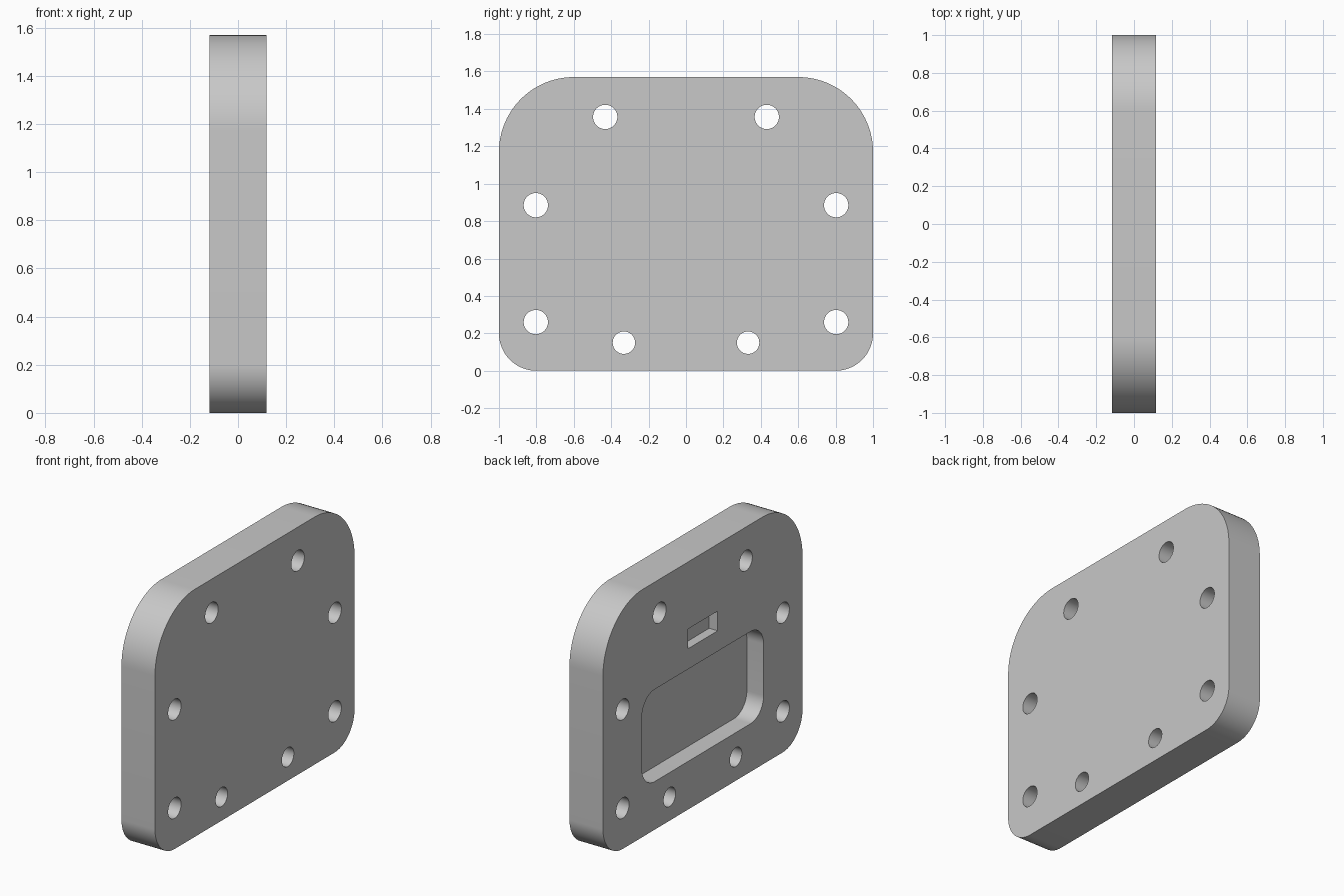
import bpy, bmesh, math

cube = bpy.data.objects.get("Cube")
if cube:
    bpy.data.objects.remove(cube, do_unlink=True)

HALF = 0.1175          # half the plate thickness
HEIGHT = 1.57

grey = bpy.data.materials.new("light_grey")
grey.use_nodes = True
GREY = (0.58, 0.58, 0.58, 1)
grey.diffuse_color = GREY
grey.node_tree.nodes["Principled BSDF"].inputs["Base Color"].default_value = GREY


def rounded(y, z0, z1, r_low, r_high, steps=16):
    """Outline, symmetric in y, with separate lower and upper corner radii."""
    corners = [(y - r_low, z0 + r_low, r_low, -90), (y - r_high, z1 - r_high, r_high, 0),
               (r_high - y, z1 - r_high, r_high, 90), (r_low - y, z0 + r_low, r_low, 180)]
    points = []
    for cy, cz, r, start in corners:
        count = steps if r else 0
        for i in range(count + 1):
            a = math.radians(start + 90 * i / max(count, 1))
            points.append((cy + r * math.cos(a), cz + r * math.sin(a)))
    return points


def circle(y, z, r, sides=40):
    return [(y + r * math.cos(math.tau * i / sides), z + r * math.sin(math.tau * i / sides))
            for i in range(sides)]


def prism(name, outline, x0, x1):
    """Extrude a y-z outline along x."""
    bm = bmesh.new()
    face = bm.faces.new([bm.verts.new((x0, y, z)) for y, z in outline])
    ext = bmesh.ops.extrude_face_region(bm, geom=[face])
    bmesh.ops.translate(bm, vec=(x1 - x0, 0, 0),
                        verts=[v for v in ext["geom"] if isinstance(v, bmesh.types.BMVert)])
    bmesh.ops.recalc_face_normals(bm, faces=bm.faces)
    mesh = bpy.data.meshes.new(name)
    bm.to_mesh(mesh)
    bm.free()
    mesh.materials.append(grey)
    obj = bpy.data.objects.new(name, mesh)
    bpy.context.collection.objects.link(obj)
    return obj


# Plate body
plate = prism("cover_plate", rounded(1, 0, HEIGHT, 0.2, 0.4, 24), -HALF, HALF)

# Blind recesses in the inner face
cutters = [prism("pocket_cutter", rounded(0.61, 0.305, 0.89, 0.13, 0.13), -HALF - 0.1, 0),
           prism("slot_cutter", rounded(0.15, 1.02, 1.145, 0, 0), -HALF - 0.1, -HALF + 0.06)]

# Mirrored through holes
for y, z, r in [(0.432, 1.357, 0.065), (0.803, 0.885, 0.065),
                (0.803, 0.26, 0.065), (0.332, 0.15, 0.06)]:
    for side in (-1, 1):
        cutters.append(prism("hole_cutter", circle(side * y, z, r), -0.3, 0.3))

bpy.context.view_layer.objects.active = plate
for cutter in cutters:
    cutter.hide_render = True
    cut = plate.modifiers.new("cut", "BOOLEAN")
    cut.operation = "DIFFERENCE"
    cut.solver = "EXACT"
    cut.object = cutter
    bpy.ops.object.modifier_apply(modifier=cut.name)
    bpy.data.objects.remove(cutter, do_unlink=True)

# Smooth curved walls, sharp rims
for obj in bpy.context.selected_objects:
    obj.select_set(False)
plate.select_set(True)
bpy.ops.object.shade_smooth_by_angle(angle=math.radians(30))
